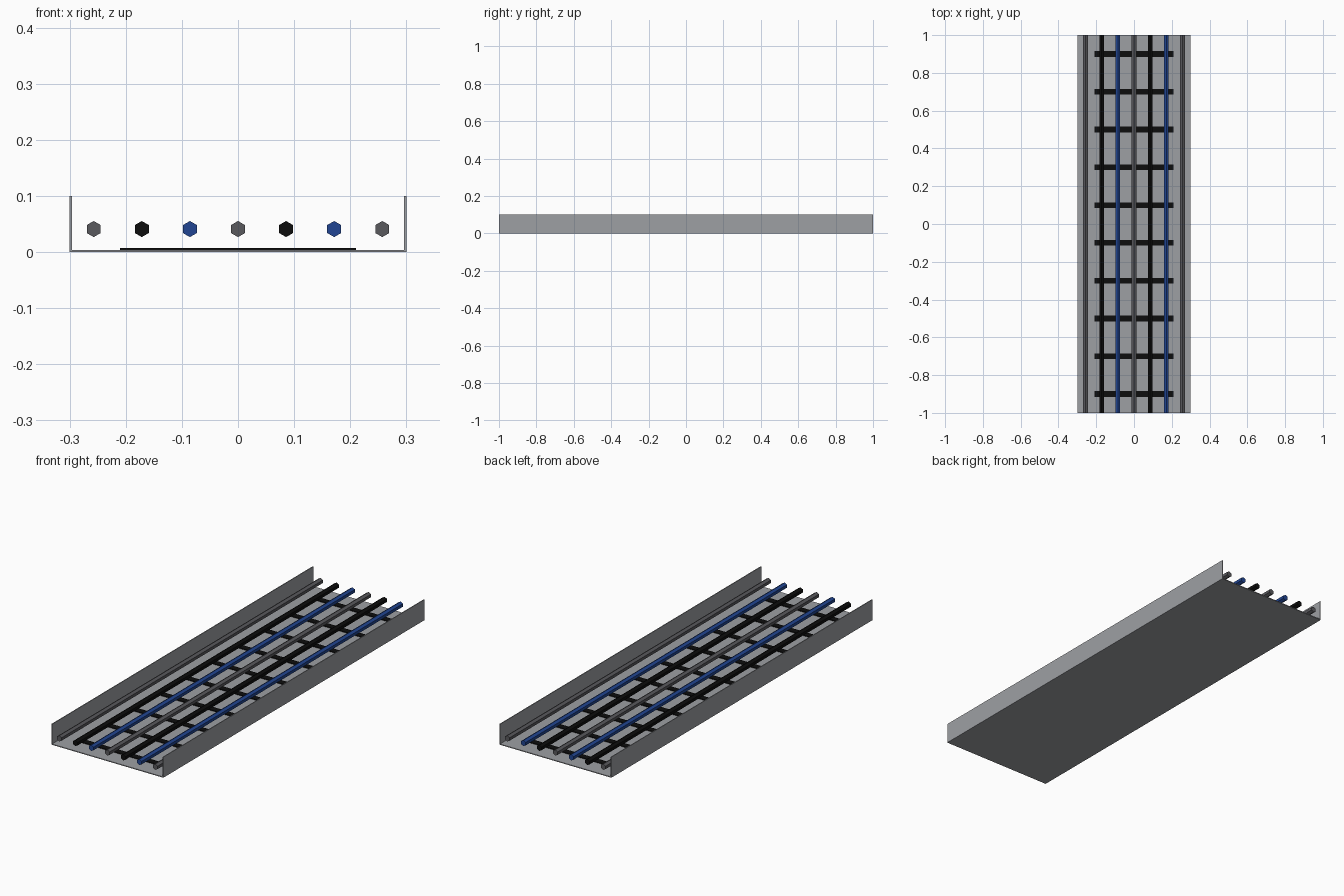
import bpy
import math

if "Cube" in bpy.data.objects:
    bpy.data.objects.remove(bpy.data.objects["Cube"], do_unlink=True)


def material(name, rgb):
    mat = bpy.data.materials.new(name)
    mat.use_nodes = True
    color = (*rgb, 1)
    mat.diffuse_color = color
    mat.node_tree.nodes["Principled BSDF"].inputs["Base Color"].default_value = color
    return mat


STEEL = material("galvanised steel", (0.34, 0.35, 0.37))
GREY = material("grey sheath", (0.10, 0.10, 0.11))
BLACK = material("black", (0.004, 0.004, 0.004))
BLUE = material("blue sheath", (0.015, 0.06, 0.29))

LENGTH, WIDTH, HEIGHT, SHEET = 2.0, 0.6, 0.1, 0.004


def box(name, center, size, mat):
    bpy.ops.mesh.primitive_cube_add(size=1, location=center)
    obj = bpy.context.object
    obj.name = name
    obj.scale = size
    bpy.ops.object.transform_apply(location=False, rotation=False, scale=True)
    obj.data.materials.append(mat)


# Tray: one folded sheet, extruded as a U-shaped profile
h, t = WIDTH / 2, SHEET
profile = [(-h, HEIGHT), (-h, 0), (h, 0), (h, HEIGHT),
           (h - t, HEIGHT), (h - t, t), (t - h, t), (t - h, HEIGHT)]
n = len(profile)
verts = [(x, y, z) for y in (-LENGTH / 2, LENGTH / 2) for x, z in profile]
faces = [(i, i + n, (i + 1) % n + n, (i + 1) % n) for i in range(n)]
ends = [(0, 1, 6, 7), (1, 2, 5, 6), (2, 3, 4, 5)]
faces += ends + [tuple(i + n for i in reversed(f)) for f in ends]
mesh = bpy.data.meshes.new("tray")
mesh.from_pydata(verts, [], faces)
mesh.materials.append(STEEL)
tray = bpy.data.objects.new("tray", mesh)
bpy.context.collection.objects.link(tray)

# Dark slots across the floor
for i in range(10):
    box(f"floor_slot_{i + 1}", (0, -0.9 + 0.2 * i, 0.0055), (0.42, 0.03, 0.004), BLACK)

# Cables: six-sided, lying along the tray with an edge on top
for i, mat in enumerate([GREY, BLACK, BLUE, GREY, BLACK, BLUE, GREY]):
    bpy.ops.mesh.primitive_cylinder_add(
        vertices=6, radius=0.0143, depth=LENGTH,
        location=((i - 3) * WIDTH / 7, 0, 0.041), rotation=(math.pi / 2, 0, 0))
    cable = bpy.context.object
    cable.name = f"cable_{i + 1}"
    cable.data.materials.append(mat)
